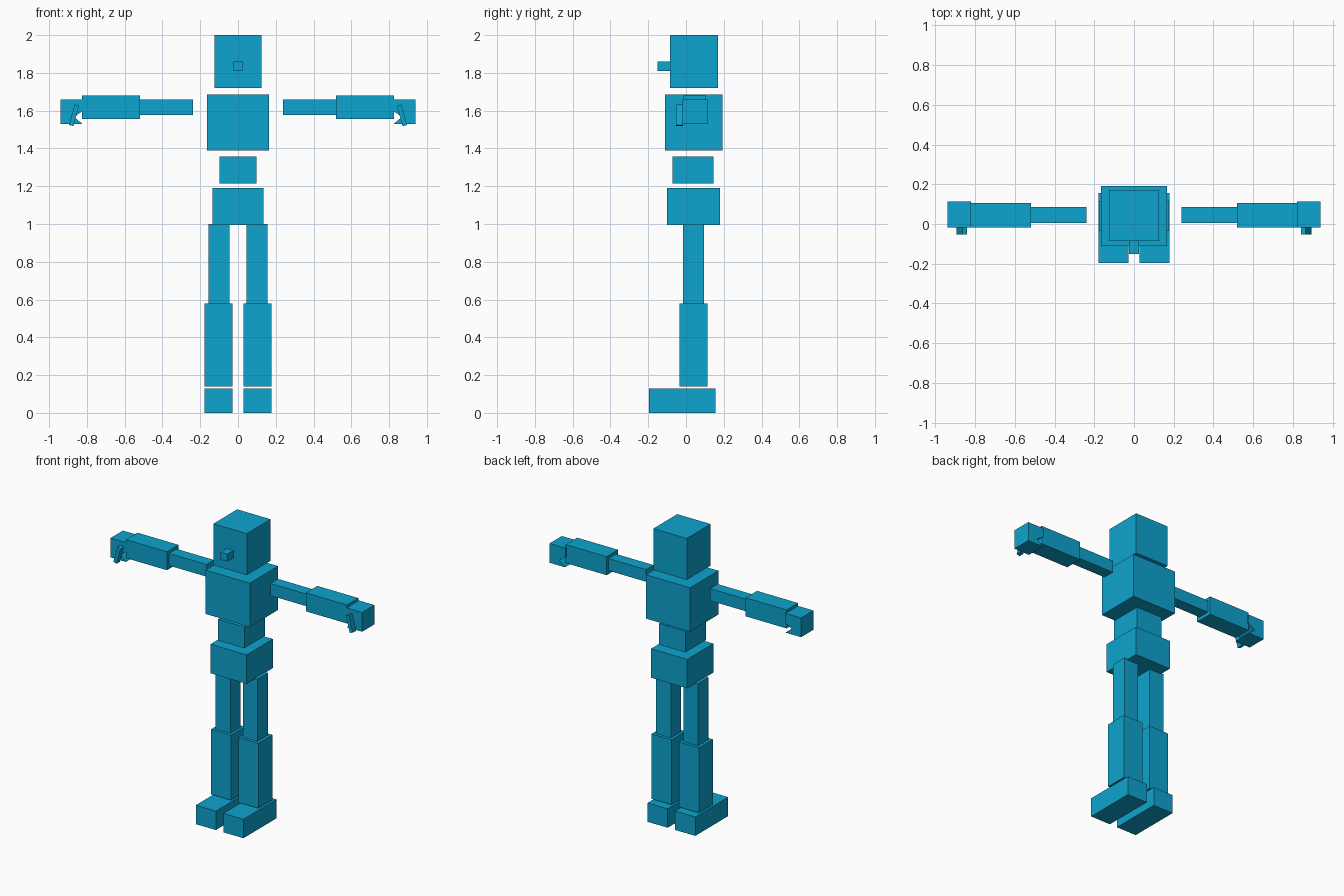
import bpy
import bmesh
from mathutils import Matrix

cube = bpy.data.objects.get("Cube")
if cube:
    bpy.data.objects.remove(cube, do_unlink=True)

# Single flat colour
blue = bpy.data.materials.new("bright_blue")
blue.use_nodes = True
colour = (0.004, 0.37, 0.62, 1)
blue.diffuse_color = colour
blue.node_tree.nodes["Principled BSDF"].inputs["Base Color"].default_value = colour


def add_object(name, bm):
    bmesh.ops.recalc_face_normals(bm, faces=bm.faces)
    mesh = bpy.data.meshes.new(name)
    bm.to_mesh(mesh)
    bm.free()
    mesh.materials.append(blue)
    obj = bpy.data.objects.new(name, mesh)
    bpy.context.collection.objects.link(obj)
    return obj


def box(name, x, y, z, tilt=0):
    """Box spanning the given ranges, tilted about its own y axis."""
    spans = (x, y, z)
    centre = [(a + b) / 2 for a, b in spans]
    size = [b - a for a, b in spans]
    bm = bmesh.new()
    bmesh.ops.create_cube(bm, size=1, matrix=Matrix.Translation(centre)
                          @ Matrix.Rotation(tilt, 4, 'Y') @ Matrix.Diagonal((*size, 1)))
    return add_object(name, bm)


def prism(name, profile, y):
    """Front-facing x-z outline extruded through a depth range."""
    bm = bmesh.new()
    face = bm.faces.new([bm.verts.new((px, y[0], pz)) for px, pz in profile])
    result = bmesh.ops.extrude_face_region(bm, geom=[face])
    verts = [g for g in result["geom"] if isinstance(g, bmesh.types.BMVert)]
    bmesh.ops.translate(bm, verts=verts, vec=(0, y[1] - y[0], 0))
    return add_object(name, bm)


def mirror_copy(obj):
    """Split a left-side part into a left and a right one."""
    bm = bmesh.new()
    bm.from_mesh(obj.data)
    bmesh.ops.scale(bm, verts=bm.verts, vec=(-1, 1, 1))
    add_object("right_" + obj.name, bm)
    obj.name = "left_" + obj.name


# Head and torso blocks
box("head", (-0.125, 0.125), (-0.085, 0.17), (1.72, 2))
box("nose", (-0.025, 0.025), (-0.15, -0.08), (1.81, 1.86))
box("chest", (-0.165, 0.165), (-0.11, 0.192), (1.39, 1.686))
box("waist", (-0.098, 0.098), (-0.072, 0.146), (1.214, 1.358))
box("pelvis", (-0.135, 0.135), (-0.1, 0.18), (0.994, 1.19))

limbs = [
    # Legs
    box("thigh", (0.046, 0.157), (-0.015, 0.095), (0.577, 1)),
    box("shin", (0.028, 0.177), (-0.035, 0.115), (0.14, 0.579)),
    box("foot", (0.028, 0.178), (-0.196, 0.155), (0, 0.128)),
    # Arms
    box("upper_arm", (0.239, 0.52), (0.005, 0.085), (1.578, 1.66)),
    box("forearm", (0.519, 0.825), (-0.017, 0.105), (1.555, 1.68)),
    # Hand with a wedge notch beside the wrist
    prism("hand", [(0.82, 1.66), (0.94, 1.66), (0.94, 1.53), (0.824, 1.53),
                   (0.868, 1.567), (0.82, 1.6)], (-0.018, 0.114)),
    box("thumb", (0.856, 0.88), (-0.052, -0.016), (1.519, 1.631), tilt=-0.27),
]
for limb in limbs:
    mirror_copy(limb)
